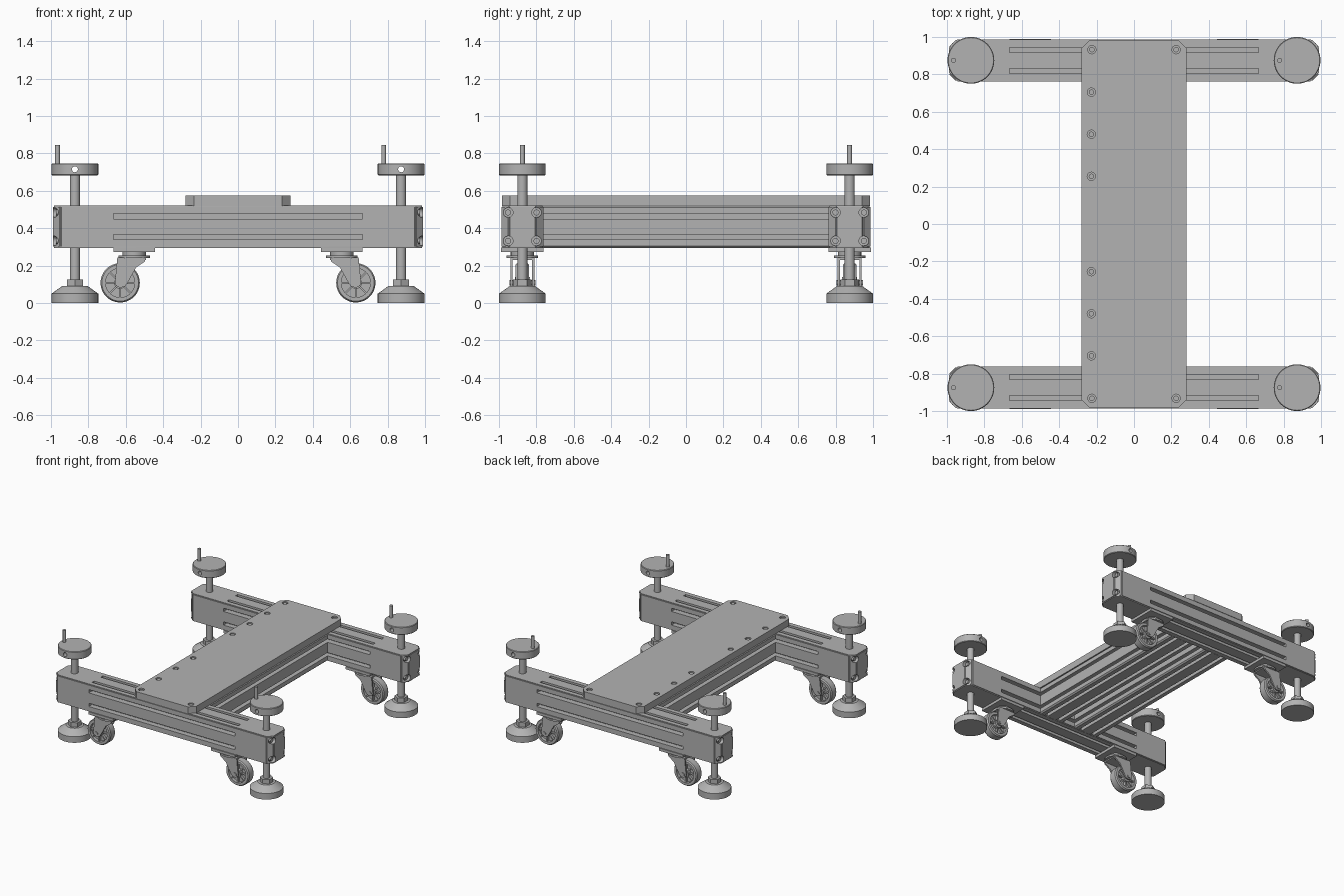
import bpy, bmesh
from math import pi, cos, sin, radians
from mathutils import Matrix, Vector

cube = bpy.data.objects.get("Cube")
if cube:
    bpy.data.objects.remove(cube, do_unlink=True)

grey = bpy.data.materials.new("machine grey")
grey.use_nodes = True
COLOUR = (0.45, 0.45, 0.45, 1)
grey.diffuse_color = COLOUR
grey.node_tree.nodes["Principled BSDF"].inputs["Base Color"].default_value = COLOUR


# ---- helpers ----
def box(bm, centre, size, rot=None):
    m = Matrix.Translation(centre) @ (rot or Matrix()) @ Matrix.Diagonal((*size, 1))
    bmesh.ops.create_cube(bm, size=1, matrix=m)


def cyl(bm, centre, r, length, axis="Z", sides=32, r2=None):
    turn = {"X": Matrix.Rotation(pi / 2, 4, "Y"),
            "Y": Matrix.Rotation(pi / 2, 4, "X"), "Z": Matrix()}[axis]
    bmesh.ops.create_cone(bm, cap_ends=True, segments=sides, radius1=r,
                          radius2=r if r2 is None else r2, depth=length,
                          matrix=Matrix.Translation(centre) @ turn)


def prism(bm, points, along):
    face = bm.faces.new([bm.verts.new(p) for p in points])
    new = bmesh.ops.extrude_face_region(bm, geom=[face])["geom"]
    bmesh.ops.translate(bm, vec=along,
                        verts=[v for v in new if isinstance(v, bmesh.types.BMVert)])


def lathe_y(bm, profile, centre, steps=48):
    rings = []
    for i in range(steps):
        a = 2 * pi * i / steps
        rings.append([bm.verts.new(Vector(centre) + Vector((r * cos(a), y, r * sin(a))))
                      for r, y in profile])
    n = len(profile)
    for i in range(steps):
        a, b = rings[i], rings[(i + 1) % steps]
        for j in range(n):
            k = (j + 1) % n
            bm.faces.new((a[j], a[k], b[k], b[j]))


def finish(name, bm, cutter=None):
    bmesh.ops.recalc_face_normals(bm, faces=bm.faces)
    mesh = bpy.data.meshes.new(name)
    bm.to_mesh(mesh)
    bm.free()
    mesh.materials.append(grey)
    ob = bpy.data.objects.new(name, mesh)
    bpy.context.collection.objects.link(ob)
    for other in bpy.context.selected_objects:
        other.select_set(False)
    ob.select_set(True)
    bpy.context.view_layer.objects.active = ob
    if cutter:
        tool = finish(name + "_cutter", cutter)
        tool.hide_render = True
        tool.select_set(False)
        ob.select_set(True)
        bpy.context.view_layer.objects.active = ob
        mod = ob.modifiers.new("cut", "BOOLEAN")
        mod.operation, mod.solver, mod.object = "DIFFERENCE", "EXACT", tool
        bpy.ops.object.modifier_apply(modifier=mod.name)
        bpy.data.objects.remove(tool, do_unlink=True)
    bpy.ops.object.shade_smooth_by_angle(angle=radians(30))
    return ob


def chamfered(hx, hy, c, z):
    return [(sx * x, sy * y, z) for sx, sy, x, y in (
        (1, 1, hx - c, hy), (1, 1, hx, hy - c), (1, -1, hx, hy - c), (1, -1, hx - c, hy),
        (-1, -1, hx - c, hy), (-1, -1, hx, hy - c), (-1, 1, hx, hy - c), (-1, 1, hx - c, hy))]


# ---- main dimensions ----
HALF = 0.1125             # half width of the square beams
BEAM_Z = 0.408            # beam centre height
ROW = 0.875               # distance of the beams and legs from the middle
SLOT, SLOT_W, SLOT_D = 0.056, 0.027, 0.045
BOLT = 0.076

# ---- two slotted end beams ----
for side, sy in (("front", -1), ("back", 1)):
    y = sy * ROW
    bm = bmesh.new()
    prism(bm, chamfered(0.99, HALF, 0.04, -HALF), (0, 0, 2 * HALF))
    bmesh.ops.bevel(bm, geom=bm.edges[:], offset=0.006, segments=2, affect="EDGES")
    bmesh.ops.translate(bm, verts=bm.verts, vec=(0, y, BEAM_Z))
    cut = bmesh.new()
    for s in (-1, 1):
        for t in (-1, 1):
            box(cut, (0, y + s * HALF, BEAM_Z + t * SLOT), (1.33, 2 * SLOT_D, SLOT_W))
            box(cut, (0, y + t * SLOT, BEAM_Z + s * HALF), (1.33, SLOT_W, 2 * SLOT_D))
            for e in (-1, 1):
                cyl(cut, (e * 0.99, y + s * BOLT, BEAM_Z + t * BOLT), 0.026, 0.07, "X", 24)
    finish(side + "_beam", bm, cut)

    bolts = bmesh.new()
    for s in (-1, 1):
        for t in (-1, 1):
            for e in (-1, 1):
                cyl(bolts, (e * 0.958, y + s * BOLT, BEAM_Z + t * BOLT), 0.016, 0.03, "X", 24)
    finish(side + "_beam_bolts", bolts)

# ---- two slotted cross rails: square section with two grooves per side ----
quarter = [(-HALF + 0.01, HALF)]
for c in (-SLOT, SLOT):
    a, b = c - SLOT_W / 2, c + SLOT_W / 2
    quarter += [(a, HALF), (a, HALF - 0.04), (b, HALF - 0.04), (b, HALF)]
quarter += [(HALF - 0.01, HALF)]
section = []
for k in range(4):
    for u, v in quarter:
        for _ in range(k):
            u, v = v, -u
        section.append((u, v))
for side, sx in (("left", 1), ("right", -1)):
    bm = bmesh.new()
    reach = ROW - HALF + 0.004
    prism(bm, [(sx * 0.168 + u, -reach, BEAM_Z + v) for u, v in section], (0, 2 * reach, 0))
    finish(side + "_cross_rail", bm)

# ---- top plate with counterbored screws ----
bm, cut, screws = bmesh.new(), bmesh.new(), bmesh.new()
prism(bm, chamfered(0.28, 0.985, 0.045, 0.52), (0, 0, 0.055))
spots = [(sx * 0.225, sy * 0.932) for sx in (-1, 1) for sy in (-1, 1)]
spots += [(-0.228, s * y) for s in (-1, 1) for y in (0.255, 0.48, 0.705)]
for x, y in spots:
    cyl(cut, (x, y, 0.575), 0.022, 0.04, sides=24)
    cyl(screws, (x, y, 0.56), 0.014, 0.02, sides=24)
finish("top_plate", bm, cut)
finish("top_plate_screws", screws)


# ---- levelling leg: foot, nut, rod, hand knob and crank pin ----
def leg(name, x, y):
    bm = bmesh.new()
    cyl(bm, (x, y, 0.025), 0.125, 0.05, sides=48)
    cyl(bm, (x, y, 0.071), 0.125, 0.042, sides=48, r2=0.066)
    finish(name + "_foot", bm)
    bm = bmesh.new()
    cyl(bm, (x, y, 0.109), 0.05, 0.036, sides=6)
    finish(name + "_nut", bm)
    bm = bmesh.new()
    cyl(bm, (x, y, 0.39), 0.027, 0.60)
    finish(name + "_rod", bm)
    bm, cut = bmesh.new(), bmesh.new()
    cyl(bm, (x, y, 0.715), 0.125, 0.064, sides=48)
    bmesh.ops.bevel(bm, geom=[e for e in bm.edges if abs(e.verts[0].co.z - e.verts[1].co.z) < 1e-4],
                    offset=0.004, segments=1, affect="EDGES")
    cyl(cut, (x, y, 0.715), 0.016, 0.3, "Y", 24)
    finish(name + "_knob", bm, cut)
    bm = bmesh.new()
    cyl(bm, (x - 0.093, y, 0.79), 0.013, 0.11, sides=20)
    finish(name + "_crank_pin", bm)


# ---- swivel caster: mounting plate, swivel, fork and spoked wheel ----
def caster(name, s, y):
    bm = bmesh.new()
    box(bm, (s * 0.555, y, 0.285), (0.22, 0.228, 0.022))
    finish(name + "_caster_plate", bm)
    bm = bmesh.new()
    cyl(bm, (s * 0.555, y, 0.265), 0.062, 0.025)
    cyl(bm, (s * 0.555, y, 0.247), 0.085, 0.014)
    finish(name + "_caster_swivel", bm)

    ax, az = 0.63, 0.108
    outline = [(0.49, 0.243), (0.50, 0.22), (0.545, 0.19), (0.592, 0.105),
               (0.605, 0.088), (0.63, 0.082), (0.652, 0.092), (0.658, 0.11), (0.645, 0.243)]
    bm = bmesh.new()
    for t in (-1, 1):
        prism(bm, [(s * px, y + t * 0.052, pz) for px, pz in outline], (0, t * 0.012, 0))
    box(bm, (s * 0.568, y, 0.237), (0.15, 0.126, 0.012))
    finish(name + "_caster_fork", bm)

    centre = (s * ax, y, az)
    bm = bmesh.new()
    lathe_y(bm, [(0.078, -0.036), (0.098, -0.036), (0.105, -0.026),
                 (0.105, 0.026), (0.098, 0.036), (0.078, 0.036)], centre)
    cyl(bm, centre, 0.08, 0.02, "Y", 48)
    cyl(bm, centre, 0.032, 0.08, "Y")
    for k in range(8):
        spin = Matrix.Rotation(k * pi / 4, 4, "Y")
        box(bm, Vector(centre) + spin @ Vector((0.055, 0, 0)), (0.056, 0.056, 0.01), spin)
    finish(name + "_wheel", bm)
    bm = bmesh.new()
    cyl(bm, centre, 0.014, 0.14, "Y", 20)
    finish(name + "_axle", bm)


for end, sy in (("front", -1), ("back", 1)):
    for side, sx in (("left", 1), ("right", -1)):
        leg(f"{end}_{side}", sx * 0.872, sy * ROW)
        caster(f"{end}_{side}", sx, sy * ROW)
